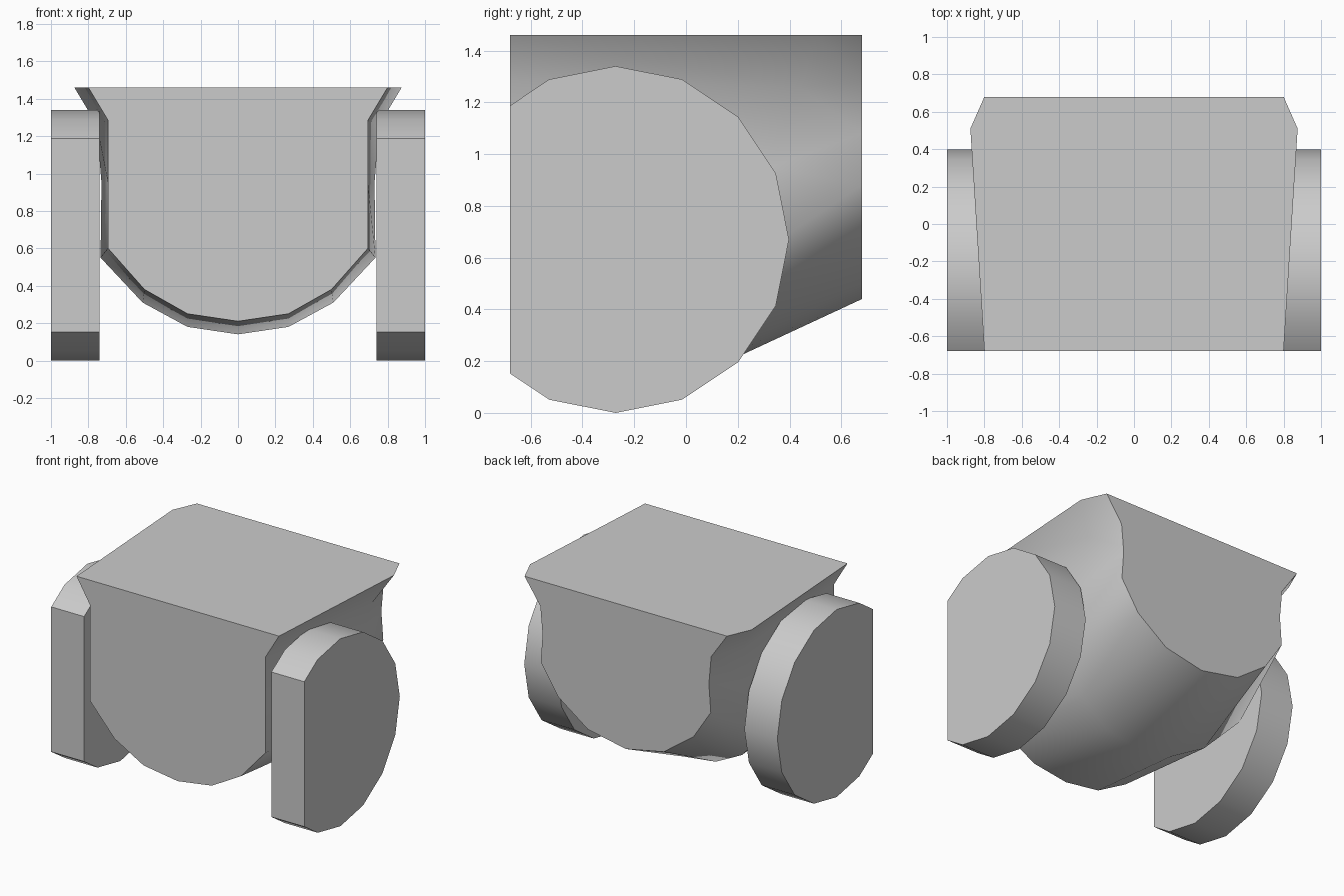
import bpy, bmesh, math
from mathutils import Matrix

if "Cube" in bpy.data.objects:
    bpy.data.objects.remove(bpy.data.objects["Cube"])


def finish(bm, name, angle):
    bmesh.ops.recalc_face_normals(bm, faces=bm.faces)
    me = bpy.data.meshes.new(name)
    bm.to_mesh(me)
    bm.free()
    ob = bpy.data.objects.new(name, me)
    bpy.context.collection.objects.link(ob)
    bpy.ops.object.select_all(action='DESELECT')
    ob.select_set(True)
    bpy.context.view_layer.objects.active = ob
    bpy.ops.object.shade_smooth_by_angle(angle=math.radians(angle))
    return ob


# Body: three half sections (x, z) from top edge to keel, mirrored and lofted
front = [(.80, 1.46), (.695, 1.285), (.695, .95), (.695, .60), (.50, .38), (.27, .25), (0, .21)]
middle = [(.875, 1.46), (.755, 1.26), (.73, .95), (.735, .55), (.51, .31), (.27, .18), (0, .14)]
back = [(.80, 1.46), (.675, 1.28), (.657, 1.08), (.672, .88), (.535, .67), (.30, .50), (0, .44)]
sections = [
    (front, lambda z: -.68),
    (middle, lambda z: .51 - .36 * (1.46 - z)),   # leaning rib
    (back, lambda z: .68),
]
bm = bmesh.new()
rings = []
for half, depth in sections:
    full = half + [(-x, z) for x, z in reversed(half[:-1])]
    rings.append([bm.verts.new((x, depth(z), z)) for x, z in full])
for a, b in zip(rings, rings[1:]):
    for i in range(len(a)):
        j = (i + 1) % len(a)
        bm.faces.new((a[i], a[j], b[j], b[i]))
bm.faces.new(rings[0])
bm.faces.new(rings[-1])
finish(bm, "body", 50)

# Wheels: 16-sided discs cut flat at the front
for side, label in ((-1, "left"), (1, "right")):
    bm = bmesh.new()
    bmesh.ops.create_cone(
        bm, cap_ends=True, segments=16, radius1=.67, radius2=.67, depth=.26,
        matrix=Matrix.Translation((side * .87, -.272, .67)) @ Matrix.Rotation(math.pi / 2, 4, 'Y'))
    cut = bmesh.ops.bisect_plane(
        bm, geom=bm.verts[:] + bm.edges[:] + bm.faces[:],
        plane_co=(0, -.68, 0), plane_no=(0, -1, 0), clear_outer=True)
    edges = [e for e in cut["geom_cut"] if isinstance(e, bmesh.types.BMEdge)]
    bmesh.ops.holes_fill(bm, edges=edges, sides=0)
    finish(bm, label + "_wheel", 30)
